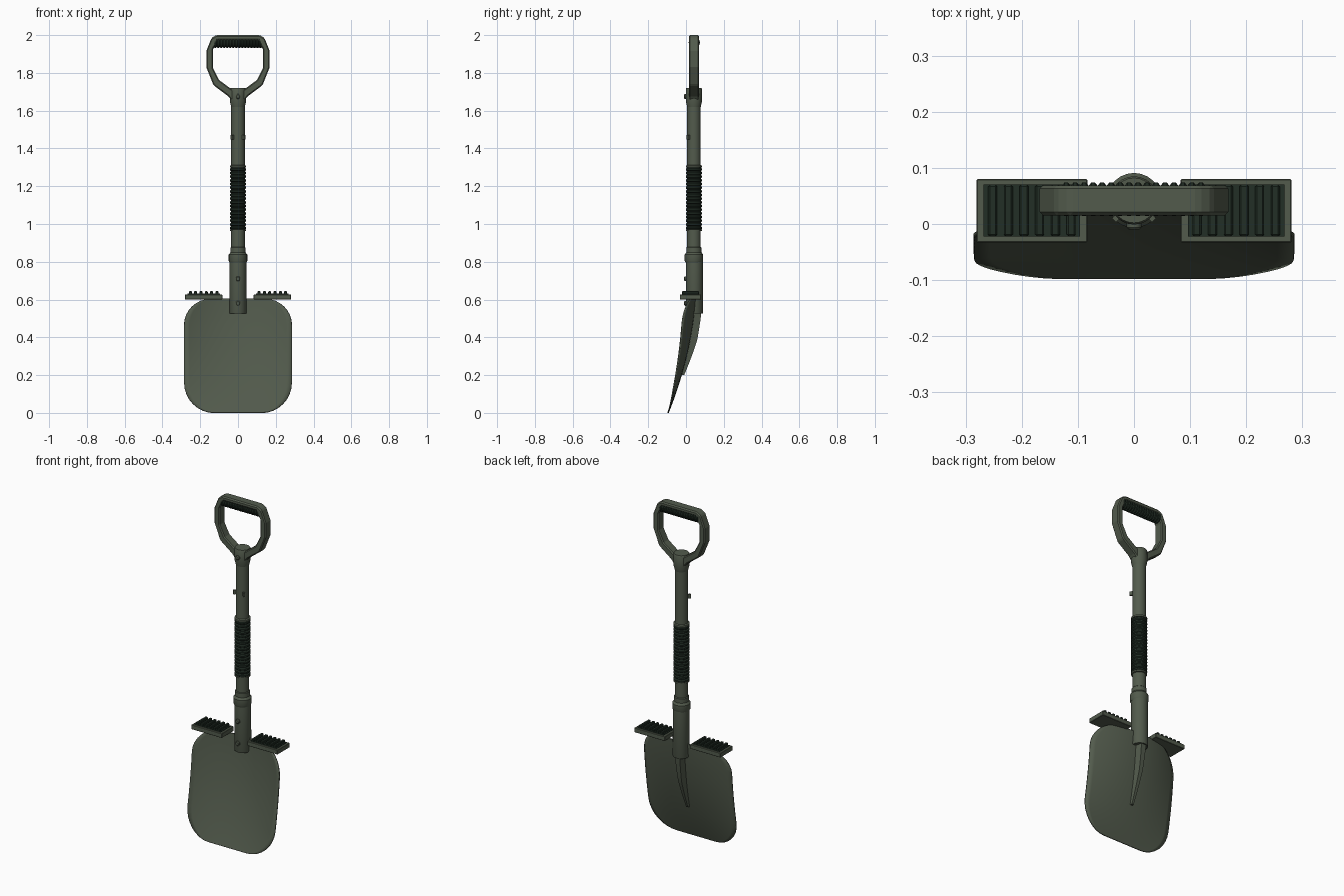
import bpy, bmesh, math
from mathutils import Matrix, Vector

cube = bpy.data.objects.get("Cube")
if cube:
    bpy.data.objects.remove(cube, do_unlink=True)


def material(name, rgb):
    m = bpy.data.materials.new(name)
    m.use_nodes = True
    m.diffuse_color = (*rgb, 1)
    m.node_tree.nodes["Principled BSDF"].inputs["Base Color"].default_value = (*rgb, 1)
    return m


GREEN = material("olive_green", (0.085, 0.104, 0.073))
DARK = material("dark_rubber", (0.016, 0.028, 0.019))
AXIS_Y = 0.042


def finish(name, bm, mat, smooth=False, bevel=0):
    bmesh.ops.recalc_face_normals(bm, faces=bm.faces)
    mesh = bpy.data.meshes.new(name)
    bm.to_mesh(mesh)
    bm.free()
    ob = bpy.data.objects.new(name, mesh)
    bpy.context.collection.objects.link(ob)
    mesh.materials.append(mat)
    if bevel:
        mod = ob.modifiers.new("Bevel", "BEVEL")
        mod.width, mod.segments = bevel, 1
        mod.limit_method = "ANGLE"
    if smooth:
        bpy.ops.object.select_all(action="DESELECT")
        ob.select_set(True)
        bpy.context.view_layer.objects.active = ob
        bpy.ops.object.shade_smooth_by_angle(angle=math.radians(35))
    return ob


def lathe(name, profile, mat, place=None, sides=24):
    """Turn (radius, height) points into a capped solid of revolution."""
    bm = bmesh.new()
    rings = [[bm.verts.new((r * math.cos(k * math.tau / sides),
                            r * math.sin(k * math.tau / sides), h))
              for k in range(sides)] for r, h in profile]
    for a, b in zip(rings, rings[1:]):
        for k in range(sides):
            n = (k + 1) % sides
            bm.faces.new((a[k], a[n], b[n], b[k]))
    bm.faces.new(rings[0][::-1])
    bm.faces.new(rings[-1])
    bm.transform(place or Matrix.Translation((0, AXIS_Y, 0)))
    return finish(name, bm, mat, True)


def box(name, lo, hi, mat, bevel=0):
    bm = bmesh.new()
    bmesh.ops.create_cube(bm, size=1)
    lo, hi = Vector(lo), Vector(hi)
    bm.transform(Matrix.Translation((lo + hi) / 2) @ Matrix.Diagonal((*(hi - lo), 1)))
    return finish(name, bm, mat, bevel=bevel)


def ribbed(start, end, count, low, high):
    """Profile with evenly spaced square-ish ribs."""
    step = (end - start) / count
    points = []
    for i in range(count):
        h = start + i * step
        points += [(low, h), (high, h + step * 0.25),
                   (high, h + step * 0.65), (low, h + step * 0.9)]
    return points


# Blade: a dished sheet with rounded corners
def centre_y(z):
    return -0.095 + 0.4 * z - 0.27 * z * z


def edge_y(z):
    return -0.095 + 0.24 * z - 0.175 * z * z


rows = []
for i in range(9):
    t = i / 8 * math.pi / 2
    rows.append((0.16 * (1 - math.cos(t)), 0.125 + 0.16 * math.sin(t)))
rows += [(0.16 + 0.05 * i, 0.285) for i in range(1, 6)]
for i in range(9):
    t = i / 8 * math.pi / 2
    rows.append((0.465 + 0.14 * math.sin(t), 0.14 + 0.145 * math.cos(t)))
bm = bmesh.new()
columns = 20
grid = []
for z, half in rows:
    line = []
    for k in range(columns + 1):
        x = half * (2 * k / columns - 1)
        y = centre_y(z) + (edge_y(z) - centre_y(z)) * (x / 0.285) ** 2
        line.append(bm.verts.new((x, y, z)))
    grid.append(line)
for a, b in zip(grid, grid[1:]):
    for k in range(columns):
        bm.faces.new((a[k], a[k + 1], b[k + 1], b[k]))
blade = finish("blade", bm, GREEN, True)
solid = blade.modifiers.new("Thickness", "SOLIDIFY")
solid.thickness, solid.offset = 0.007, 0

# Tapered spine on the back of the blade
bm = bmesh.new()
sections = []
for i in range(11):
    s = i / 10
    z = 0.2 + 0.36 * s
    base = centre_y(z)
    back = base + 0.016 + 0.024 * min(1, s * 2)
    w = 0.009 + 0.017 * s
    sections.append([bm.verts.new(p) for p in (
        (-w, base, z), (w, base, z), (w * 0.65, back, z), (-w * 0.65, back, z))])
for a, b in zip(sections, sections[1:]):
    for k in range(4):
        n = (k + 1) % 4
        bm.faces.new((a[k], a[n], b[n], b[k]))
bm.faces.new(sections[0])
bm.faces.new(sections[-1])
finish("blade_spine", bm, GREEN, True)

# Socket, collar and shaft
lathe("socket", [(0.044, 0.525), (0.046, 0.53), (0.044, 0.81)], GREEN,
      Matrix.Translation((0, AXIS_Y + 0.003, 0)))
lathe("collar", [(0.044, 0.795), (0.049, 0.805), (0.049, 0.838),
                 (0.04, 0.85), (0.04, 0.875), (0.035, 0.88)], GREEN)
lathe("shaft", [(0.036, 0.85), (0.036, 1.66)], GREEN)

# Ribbed grip around the shaft
lathe("shaft_grip", ribbed(0.97, 1.3, 17, 0.037, 0.043), DARK)
lathe("grip_ring", [(0.043, 1.298), (0.043, 1.308), (0.036, 1.312)], GREEN)
lathe("lower_grip_ring", [(0.036, 0.962), (0.042, 0.964), (0.042, 0.972)], GREEN)

# Cup joining shaft and handle
lathe("handle_cup", [(0.036, 1.62), (0.043, 1.65), (0.043, 1.715), (0.04, 1.72)], GREEN)

# D handle: pairs of outer and inner outline points, mirrored
half = [((0.02, 1.635), (0.02, 1.705)), ((0.05, 1.675), (0.04, 1.718)),
        ((0.13, 1.735), (0.1, 1.762)), ((0.168, 1.83), (0.132, 1.825)),
        ((0.168, 1.915), (0.132, 1.925)), ((0.14, 1.985), (0.122, 1.945)),
        ((0.115, 2.0), (0.11, 1.972))]
pairs = half + [((-o[0], o[1]), (-i[0], i[1])) for o, i in reversed(half)]
bm = bmesh.new()
strip = [[bm.verts.new((x, AXIS_Y - 0.027, z)) for x, z in p] for p in pairs]
faces = [bm.faces.new((a[0], b[0], b[1], a[1])) for a, b in zip(strip, strip[1:])]
new = bmesh.ops.extrude_face_region(bm, geom=faces)["geom"]
bmesh.ops.translate(bm, vec=(0, 0.054, 0),
                    verts=[v for v in new if isinstance(v, bmesh.types.BMVert)])
finish("handle_frame", bm, GREEN, bevel=0.006)

# Ribbed hand grip under the top bar
lathe("hand_grip", ribbed(-0.128, 0.128, 16, 0.025, 0.03), DARK,
      Matrix.Translation((0, AXIS_Y + 0.002, 1.961)) @ Matrix.Rotation(math.pi / 2, 4, "Y"), 16)

# Front bolts
for name, z, face in (("lower_bolt", 0.58, 0.0), ("upper_bolt", 0.71, 0.0),
                      ("handle_bolt", 1.675, 0.0)):
    lathe(name, [(0.013, -0.01), (0.013, 0.006), (0.009, 0.01)], GREEN,
          Matrix.Translation((0, face, z)) @ Matrix.Rotation(math.pi / 2, 4, "X"), 12)

# Lock pins and foot steps on both sides
for side, s in (("left", 1), ("right", -1)):
    pin = box(side + "_lock_pin", (-0.005, -0.05, -0.012), (0.005, -0.03, 0.012), GREEN)
    pin.location = (0, AXIS_Y, 1.46)
    pin.rotation_euler.z = s * math.pi / 4

    x0, x1 = sorted((s * 0.083, s * 0.281))
    box(side + "_step", (x0, -0.033, 0.6), (x1, 0.08, 0.627), GREEN, 0.002)
    box(side + "_step_pad", (x0 + 0.013, -0.022, 0.62), (x1 - 0.013, 0.07, 0.631), DARK)
    for k in range(6):
        x = s * (0.112 + 0.028 * k)
        box(f"{side}_step_rib_{k + 1}", (x - 0.008, -0.022, 0.625),
            (x + 0.008, 0.07, 0.644), DARK, 0.003)
